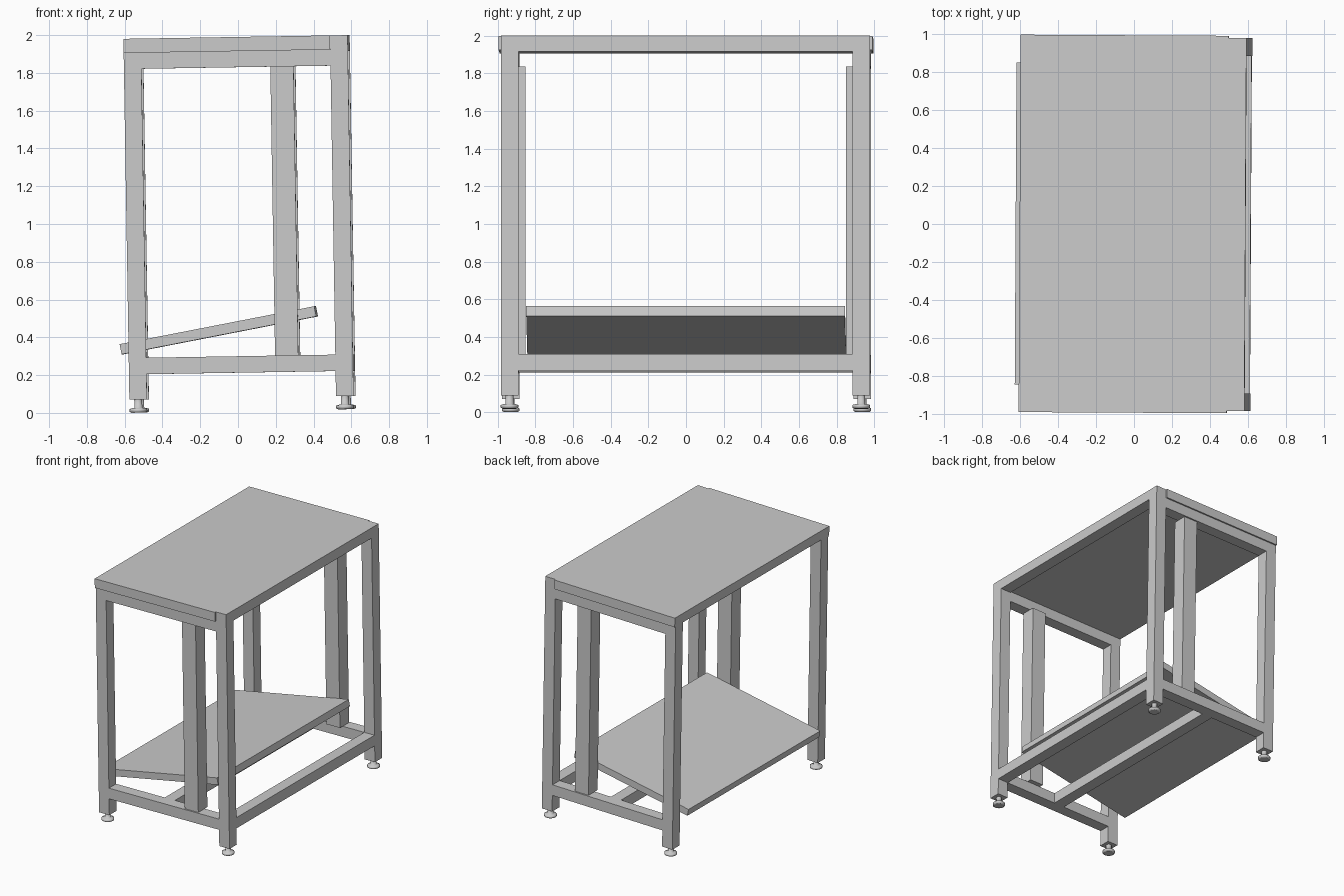
import bpy, bmesh, math
from mathutils import Matrix, Vector

if "Cube" in bpy.data.objects:
    bpy.data.objects.remove(bpy.data.objects["Cube"])

# The whole table leans slightly and is turned a little about z
LEAN = (Matrix.Translation((0, 0, 1)) @ Matrix.Rotation(-0.0055, 4, 'Z')
        @ Matrix.Rotation(-0.0165, 4, 'Y') @ Matrix.Translation((0, 0, -1)))


def finish(name, bm):
    bm.transform(LEAN)
    bmesh.ops.recalc_face_normals(bm, faces=bm.faces)
    me = bpy.data.meshes.new(name)
    bm.to_mesh(me)
    bm.free()
    ob = bpy.data.objects.new(name, me)
    bpy.context.collection.objects.link(ob)
    return ob


def box(name, x, y, z, tilt=0.0):
    """Box from (min, max) ranges, optionally tilted about y through its centre."""
    bm = bmesh.new()
    size = [r[1] - r[0] for r in (x, y, z)]
    mid = Vector([(r[0] + r[1]) / 2 for r in (x, y, z)])
    mat = (Matrix.Translation(mid) @ Matrix.Rotation(tilt, 4, 'Y')
           @ Matrix.Diagonal((*size, 1)))
    bmesh.ops.create_cube(bm, size=1, matrix=mat)
    return finish(name, bm)


def lathe(name, cx, cy, profile, n=24):
    """Turn an (r, z) profile about a vertical axis."""
    bm = bmesh.new()
    rings = [[bm.verts.new((cx + r * math.cos(2 * math.pi * i / n),
                            cy + r * math.sin(2 * math.pi * i / n), z))
              for i in range(n)] for r, z in profile]
    for a, b in zip(rings, rings[1:]):
        for i in range(n):
            bm.faces.new((a[i], a[(i + 1) % n], b[(i + 1) % n], b[i]))
    bm.faces.new(rings[0])
    bm.faces.new(rings[-1])
    for f in bm.faces:
        f.smooth = len(f.verts) == 4
    for e in bm.edges:
        e.smooth = len(e.link_faces) == 2 and e.calc_face_angle(0) < 0.5
    return finish(name, bm)


def span(s, a, b):
    return (a, b) if s > 0 else (-b, -a)


LEFT = (-0.585, -0.492)
RIGHT = (0.509, 0.602)
FOOT = [(0.036, 0.010), (0.047, 0.016), (0.047, 0.030), (0.030, 0.035),
        (0.021, 0.036), (0.021, 0.085)]

for s, end in ((-1, "front"), (1, "back")):
    y_leg = span(s, 0.887, 0.98)
    # Legs and adjustable feet
    for xr, side in ((LEFT, "left"), (RIGHT, "right")):
        box(f"{end}_{side}_leg", xr, y_leg, (0.08, 1.915))
        lathe(f"{end}_{side}_foot", sum(xr) / 2, sum(y_leg) / 2, FOOT)
    # Short rails between the legs, top and bottom
    inner = (LEFT[1], RIGHT[0])
    box(f"{end}_upper_rail", inner, y_leg, (1.83, 1.915))
    box(f"{end}_lower_rail", inner, y_leg, (0.213, 0.30))
    # Inner upright post standing on the lower rail
    box(f"{end}_post", (0.19, 0.313), span(s, 0.851, 0.968), (0.30, 1.83))
    # Folded lip of the top sheet, stopping short of the right leg
    box(f"{end}_top_lip", (LEFT[0], RIGHT[0]), span(s, 0.98, 0.992), (1.915, 1.99))

# Top slab and the right edge beam
box("table_top", (LEFT[0], RIGHT[0]), (-0.98, 0.98), (1.915, 1.99))
box("top_edge_beam", RIGHT, (-0.98, 0.98), (1.907, 1.99))

# Long lower rails
box("right_lower_rail", RIGHT, (-0.887, 0.887), (0.213, 0.30))
box("middle_lower_rail", (-0.05, 0.043), (-0.887, 0.887), (0.213, 0.30))

# Sloping shelf
box("sloping_shelf", (-0.636, 0.414), (-0.846, 0.846), (0.4115, 0.4665), tilt=-0.176)
